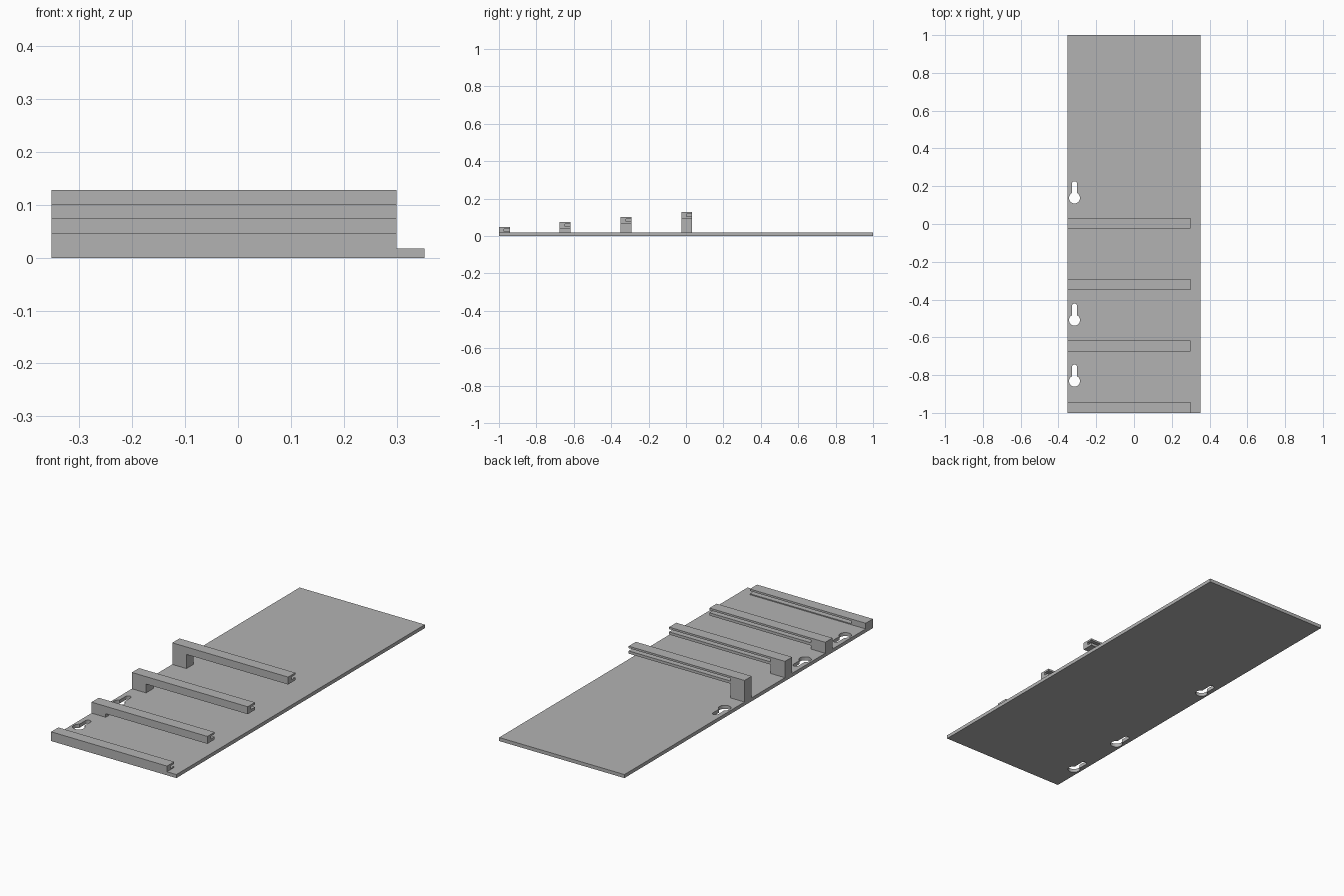
import bpy, bmesh, math
from mathutils import Vector

if "Cube" in bpy.data.objects:
    bpy.data.objects.remove(bpy.data.objects["Cube"], do_unlink=True)

HALF_W, PLATE_T = 0.353, 0.018
RAIL_END, POST_W = 0.30, 0.08
RAIL_D, RAIL_H = 0.058, 0.038
GROOVE_D = 0.03

grey = bpy.data.materials.new("plain grey")
grey.use_nodes = True
colour = (0.45, 0.45, 0.45, 1)
grey.diffuse_color = colour
grey.node_tree.nodes["Principled BSDF"].inputs["Base Color"].default_value = colour


def extrude_outlines(name, loops, direction):
    """Fill closed outlines (the inner ones become holes) and extrude them."""
    bm = bmesh.new()
    edges = []
    for loop in loops:
        verts = [bm.verts.new(p) for p in loop]
        edges += [bm.edges.new((a, b)) for a, b in zip(verts, verts[1:] + verts[:1])]
    if len(loops) == 1:
        faces = [bm.faces.new(verts)]
    else:
        bmesh.ops.triangle_fill(bm, edges=edges, use_beauty=True)
        faces = bm.faces[:]
    result = bmesh.ops.extrude_face_region(bm, geom=faces, use_keep_orig=True)
    moved = [g for g in result["geom"] if isinstance(g, bmesh.types.BMVert)]
    bmesh.ops.translate(bm, verts=moved, vec=Vector(direction))
    bmesh.ops.recalc_face_normals(bm, faces=bm.faces[:])
    mesh = bpy.data.meshes.new(name)
    bm.to_mesh(mesh)
    bm.free()
    mesh.materials.append(grey)
    obj = bpy.data.objects.new(name, mesh)
    bpy.context.collection.objects.link(obj)
    return obj


def keyhole(x, y, radius=0.029, neck=0.014, length=0.088):
    """Round opening with a narrow round-ended neck towards +y."""
    gap = math.asin(neck / radius)
    start = math.pi / 2 + gap
    sweep = 2 * math.pi - 2 * gap
    pts = []
    for i in range(25):
        a = start + sweep * i / 24
        pts.append((x + radius * math.cos(a), y + radius * math.sin(a), 0))
    for i in range(13):
        a = math.pi * i / 12
        pts.append((x + neck * math.cos(a), y + length - neck + neck * math.sin(a), 0))
    return pts


# Base plate with three hanging holes
outline = [(-HALF_W, -1, 0), (HALF_W, -1, 0), (HALF_W, 1, 0), (-HALF_W, 1, 0)]
holes = [keyhole(-0.315, y) for y in (-0.832, -0.509, 0.138)]
extrude_outlines("base_plate", [outline] + holes, (0, 0, PLATE_T))

# Four stepped rails, each a post at one end carrying a grooved arm
post_end = -HALF_W + POST_W
for i in range(4):
    front = -1 + 0.325 * i
    back = front + RAIL_D
    inner = back - GROOVE_D
    top = 0.047 + 0.027 * i
    bottom = max(top - RAIL_H, PLATE_T)
    groove_low, groove_high = top - 0.024, top - 0.010

    post = [(front, PLATE_T), (back, PLATE_T), (back, top), (front, top)]
    extrude_outlines(f"rail_post_{i + 1}", [[(-HALF_W, y, z) for y, z in post]],
                     (POST_W, 0, 0))

    arm = [(front, bottom), (back, bottom), (back, groove_low), (inner, groove_low),
           (inner, groove_high), (back, groove_high), (back, top), (front, top)]
    extrude_outlines(f"rail_arm_{i + 1}", [[(post_end, y, z) for y, z in arm]],
                     (RAIL_END - post_end, 0, 0))
